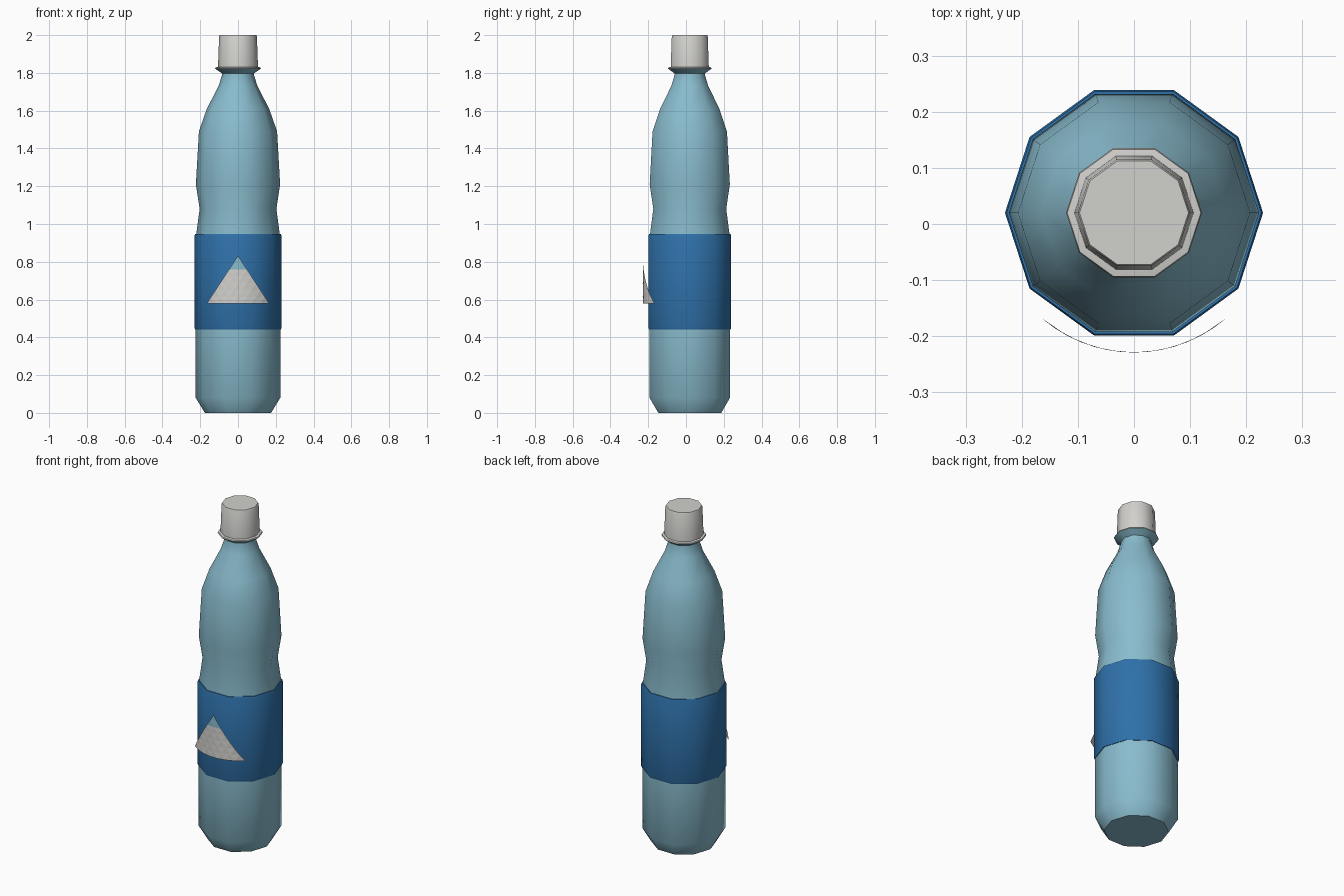
import bpy, bmesh, math

if "Cube" in bpy.data.objects:
    bpy.data.objects.remove(bpy.data.objects["Cube"])

SIDES = 10
AXIS_Y = 0.02  # the bottle axis sits slightly behind the origin


def material(name, rgb):
    m = bpy.data.materials.new(name)
    m.diffuse_color = (*rgb, 1)
    m.use_nodes = True
    m.node_tree.nodes["Principled BSDF"].inputs["Base Color"].default_value = m.diffuse_color
    return m


bottle_blue = material("pale blue plastic", (0.25, 0.50, 0.61))
label_blue = material("deep blue label", (0.028, 0.165, 0.40))
cap_grey = material("light grey", (0.64, 0.635, 0.61))


def finish(name, bm, mats):
    mesh = bpy.data.meshes.new(name)
    bm.to_mesh(mesh)
    bm.free()
    for m in mats:
        mesh.materials.append(m)
    ob = bpy.data.objects.new(name, mesh)
    bpy.context.collection.objects.link(ob)
    return ob


def lathe(name, profile, mat, bottom=True, top=True):
    """Turn a list of (radius, z) into a ten-sided solid."""
    bm = bmesh.new()
    rings = []
    for r, z in profile:
        angles = [2 * math.pi * i / SIDES for i in range(SIDES)]
        rings.append([bm.verts.new((r * math.cos(a), AXIS_Y + r * math.sin(a), z))
                      for a in angles])
    for lo, hi in zip(rings, rings[1:]):
        for i in range(SIDES):
            j = (i + 1) % SIDES
            bm.faces.new((lo[i], lo[j], hi[j], hi[i]))
    if bottom:
        bm.faces.new(rings[0][::-1])
    if top:
        bm.faces.new(rings[-1])
    ob = finish(name, bm, [mat])
    bpy.ops.object.select_all(action='DESELECT')
    ob.select_set(True)
    bpy.context.view_layer.objects.active = ob
    bpy.ops.object.shade_smooth_by_angle(angle=math.radians(42))
    return ob


# Bottle with waist, shoulder, neck and the underside of the collar
lathe("bottle_body", [
    (0.175, 0), (0.224, 0.08), (0.224, 0.45), (0.222, 0.94), (0.203, 1.08),
    (0.223, 1.21), (0.207, 1.49), (0.165, 1.61), (0.103, 1.73), (0.084, 1.79),
    (0.084, 1.797), (0.121, 1.822)], bottle_blue, top=False)

# Collar top and screw cap
lathe("collar", [(0.121, 1.822), (0.119, 1.829), (0.104, 1.832)], cap_grey, bottom=False)
lathe("cap", [(0.106, 1.83), (0.100, 1.994), (0.097, 2.0)], cap_grey, bottom=False)

# Label sleeve
lathe("label", [(0.221, 0.442), (0.227, 0.442), (0.230, 0.450), (0.230, 0.938),
                (0.227, 0.946), (0.219, 0.946)], label_blue, bottom=False, top=False)

# Curved mountain emblem: a triangle of small facets with a blue peak
ROWS, TIP_ROWS = 7, 2
TOP_Z, BASE_Z, HALF, RADIUS = 0.832, 0.578, 0.166, 0.252
bm = bmesh.new()
rows = []
for r in range(ROWS + 1):
    z = TOP_Z + (BASE_Z - TOP_Z) * r / ROWS
    row = []
    for k in range(r + 1):
        x = HALF * (2 * k - r) / ROWS
        row.append(bm.verts.new((x, 0.023 - math.sqrt(RADIUS ** 2 - x * x), z)))
    rows.append(row)
for r in range(ROWS):
    up, down = rows[r], rows[r + 1]
    for k in range(r + 1):
        faces = [bm.faces.new((up[k], down[k], down[k + 1]))]
        if k < r:
            faces.append(bm.faces.new((up[k], down[k + 1], up[k + 1])))
        for f in faces:
            f.material_index = 1 if r < TIP_ROWS else 0
finish("mountain_emblem", bm, [cap_grey, bottle_blue])
